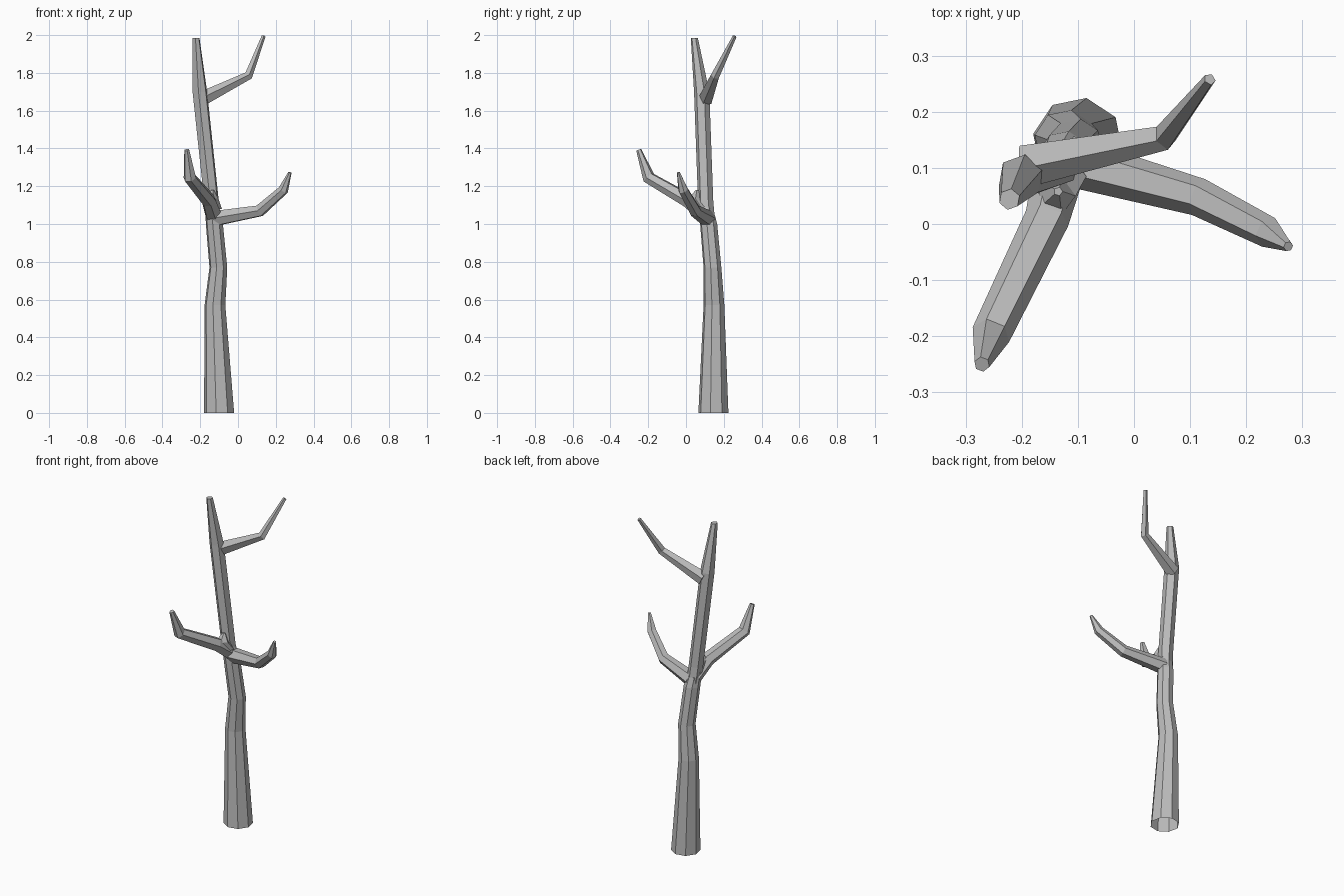
import bpy
import math
from mathutils import Vector

cube = bpy.data.objects.get("Cube")
if cube:
    bpy.data.objects.remove(cube, do_unlink=True)

# One bark colour
bark = bpy.data.materials.new("grey_bark")
bark.use_nodes = True
colour = (0.5, 0.5, 0.5, 1)
bark.diffuse_color = colour
bark.node_tree.nodes["Principled BSDF"].inputs["Base Color"].default_value = colour


def limb(name, path, sides, phase=0, level=False, open_base=False):
    """Sweep a tapering polygon along (centre, radius) stations."""
    points = [Vector(p) for p, r in path]
    verts, faces = [], []
    for i, (p, r) in enumerate(path):
        before = (points[i] - points[max(i - 1, 0)]).normalized()
        after = (points[min(i + 1, len(points) - 1)] - points[i]).normalized()
        tangent = Vector((0, 0, 1)) if level else (before + after).normalized()
        # Keep ring orientation consistent so the limb does not twist
        if level:
            side, up = Vector((1, 0, 0)), Vector((0, 1, 0))
        else:
            run = points[-1] - points[0]
            side = Vector((-run.y, run.x, 0)).normalized()
            up = tangent.cross(side).normalized()
            side = up.cross(tangent)
        for k in range(sides):
            a = math.radians(phase) + math.tau * k / sides
            verts.append(points[i] + r * (math.cos(a) * side + math.sin(a) * up))
    for i in range(len(path) - 1):
        for k in range(sides):
            a, b = i * sides + k, i * sides + (k + 1) % sides
            faces.append((a, b, b + sides, a + sides))
    faces.append(tuple(range(len(verts) - sides, len(verts))))
    if not open_base:
        faces.append(tuple(reversed(range(sides))))
    mesh = bpy.data.meshes.new(name)
    mesh.from_pydata(verts, [], faces)
    mesh.materials.append(bark)
    obj = bpy.data.objects.new(name, mesh)
    bpy.context.collection.objects.link(obj)
    return obj


# Thick lower trunk, open underneath
limb("lower_trunk", [
    ((-0.10, 0.145, 0), 0.081),
    ((-0.122, 0.148, 0.57), 0.056),
    ((-0.104, 0.14, 0.77), 0.048),
    ((-0.125, 0.12, 1.0), 0.046),
    ((-0.133, 0.11, 1.06), 0.04),
], 8, 34, level=True, open_base=True)

# Leaning upper trunk
limb("upper_trunk", [
    ((-0.131, 0.113, 1.02), 0.041),
    ((-0.14, 0.104, 1.12), 0.041),
    ((-0.202, 0.083, 1.70), 0.041),
    ((-0.222, 0.044, 1.985), 0.019),
], 6, 20, level=True)

# Branches
limb("front_branch", [
    ((-0.13, 0.11, 1.05), 0.047),
    ((-0.155, 0.01, 1.125), 0.04),
    ((-0.255, -0.197, 1.245), 0.035),
    ((-0.271, -0.25, 1.392), 0.014),
], 6)
limb("left_branch", [
    ((-0.12, 0.113, 1.03), 0.045),
    ((0.115, 0.048, 1.07), 0.034),
    ((0.24, -0.015, 1.18), 0.028),
    ((0.275, -0.04, 1.273), 0.009),
], 6)
limb("top_branch", [
    ((-0.19, 0.105, 1.662), 0.04),
    ((0.055, 0.155, 1.785), 0.024),
    ((0.135, 0.258, 1.994), 0.011),
], 5, 18)

# Web where the front branch meets the trunk
limb("branch_crotch", [
    ((-0.135, 0.085, 1.08), 0.05),
    ((-0.14, 0.05, 1.135), 0.036),
    ((-0.135, 0.058, 1.18), 0.008),
], 5, level=True)
